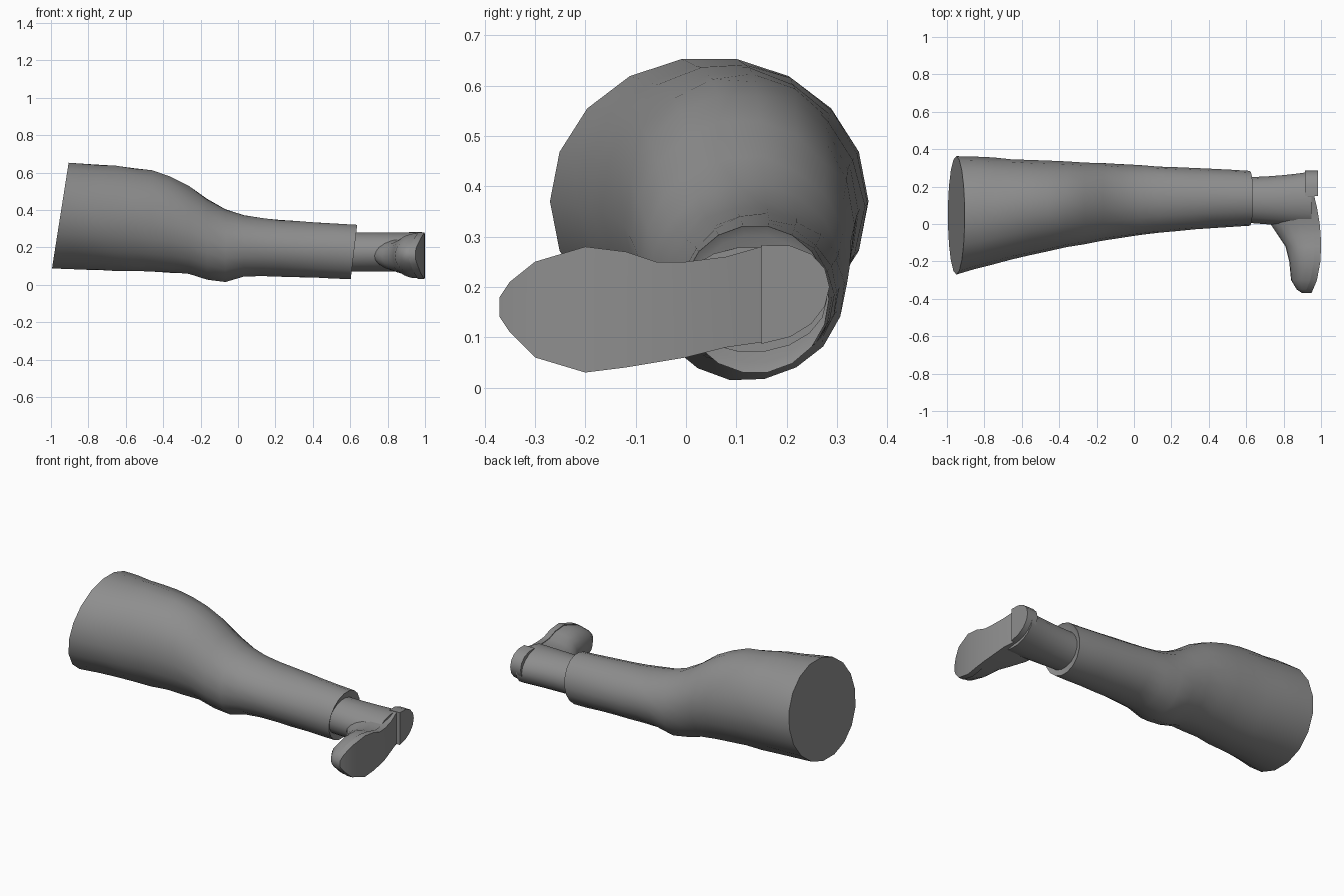
import bpy, bmesh, math, random
from math import sin, cos, tanh, exp, pi, tau

random.seed(4)
cube = bpy.data.objects.get("Cube")
if cube:
    bpy.data.objects.remove(cube)

# One plain colour for the whole leg
shade = 0.27
colour = (shade, shade, shade, 1)
grey = bpy.data.materials.new("plain grey")
grey.use_nodes = True
grey.diffuse_color = colour
grey.node_tree.nodes["Principled BSDF"].inputs["Base Color"].default_value = colour


def loft(name, rings, angle=40):
    """Skin a closed, capped surface over rings with equal point counts."""
    bm = bmesh.new()
    loops = [[bm.verts.new(point) for point in ring] for ring in rings]
    count = len(loops[0])
    for first, second in zip(loops, loops[1:]):
        for i in range(count):
            j = (i + 1) % count
            bm.faces.new((first[i], first[j], second[j], second[i]))
    bm.faces.new(loops[0])
    bm.faces.new(loops[-1])
    bmesh.ops.recalc_face_normals(bm, faces=bm.faces[:])
    mesh = bpy.data.meshes.new(name)
    bm.to_mesh(mesh)
    bm.free()
    obj = bpy.data.objects.new(name, mesh)
    bpy.context.collection.objects.link(obj)
    mesh.materials.append(grey)
    bpy.ops.object.select_all(action='DESELECT')
    obj.select_set(True)
    bpy.context.view_layer.objects.active = obj
    bpy.ops.object.shade_smooth_by_angle(angle=math.radians(angle))


def oval(x, front, back, low, high, tilt=0, rough=0, sides=18):
    """Oval ring across x; tilt leans its top towards +x."""
    ring = []
    for i in range(sides):
        angle = tau * i / sides
        crease = 1 + random.uniform(-rough, rough)
        across = (back - front) / 2 * cos(angle) * crease
        rise = (high - low) / 2 * sin(angle) * crease
        ring.append((x + tilt * rise, (front + back) / 2 + across, (low + high) / 2 + rise))
    return ring


def trouser_ring(x, inset=0, rough=0):
    """Cross-section of the trouser: wide thigh, step at the knee, straight calf."""
    front = -0.065 + 0.14 * x - 0.08 * x * x
    back = 0.315 - 0.05 * x
    knee_sag = 0.045 * exp(-((x + 0.1) / 0.1) ** 2)
    thigh_rise = 0.12 * (1 - tanh((x + 0.21) / 0.18))
    low = 0.05 - 0.035 * x - knee_sag
    high = 0.36 - 0.06 * x + thigh_rise
    tilt = 0.45 * max(0, -x - 0.6) + 0.7 * max(0, x - 0.45)
    return oval(x, front + inset, back - inset, low + inset, high - inset, tilt, rough)


# Trouser leg with a soft thigh rim, light creases and a turned-in hem
thigh_end, hem, steps = -0.95, 0.62, 16
stations = [thigh_end + (hem - thigh_end) * i / steps for i in range(steps + 1)]
rings = [trouser_ring(thigh_end, inset=0.03), trouser_ring(thigh_end)]
rings += [trouser_ring(x, rough=0.012) for x in stations[1:-1]]
rings += [trouser_ring(hem), trouser_ring(hem - 0.01, inset=0.02)]
loft("trouser_leg", rings, angle=50)

# Boot shaft, widening slightly down to the back of the heel
shaft_top, shaft_base = 0.56, 0.95
shaft = []
for i in range(6):
    t = i / 5
    x = shaft_top + (shaft_base - shaft_top) * t
    shaft.append(oval(x, 0.01 - 0.03 * t, 0.25 + 0.03 * t * t, 0.07, 0.28))
loft("boot_shaft", shaft)

# Foot stations from ankle to toe: y, instep x, low z, high z
foot = [
    (0.15, 0.74, 0.09, 0.28),
    (0.08, 0.71, 0.08, 0.26),
    (0, 0.73, 0.06, 0.25),
    (-0.06, 0.77, 0.05, 0.25),
    (-0.12, 0.81, 0.04, 0.27),
    (-0.2, 0.83, 0.03, 0.28),
    (-0.3, 0.84, 0.06, 0.25),
    (-0.35, 0.87, 0.11, 0.21),
    (-0.37, 0.9, 0.14, 0.18),
]


def ground(y):
    """The sole bows gently away from the arch and the toe."""
    return 1 - 0.5 * (y + 0.12) ** 2 - 0.5 * max(0, -y - 0.25) ** 1.5


def dome(y, instep, low, high, sides=12):
    base = ground(y) - 0.02
    ring = []
    for i in range(sides + 1):
        angle = pi * i / sides
        z = (low + high) / 2 + (high - low) / 2 * cos(angle) * 0.97
        ring.append((base - (base - instep) * sin(angle) ** 0.75, y, z))
    return ring


def slab(y, instep, low, high):
    outer = ground(y)
    inner = outer - 0.035
    return [(inner, y, low), (outer, y, low), (outer, y, high), (inner, y, high)]


loft("boot_foot", [dome(*station) for station in foot], angle=50)
loft("boot_sole", [slab(*station) for station in foot])

# Heel block: a half round with a straight front edge
heel = []
for i in range(9):
    angle = pi * i / 8
    reach = sin(angle) ** 0.9
    heel.append((0.15 + 0.135 * reach, 0.185 + 0.015 * reach - 0.098 * cos(angle)))
loft("boot_heel", [[(x, y, z) for y, z in heel] for x in (0.915, 0.985)])
